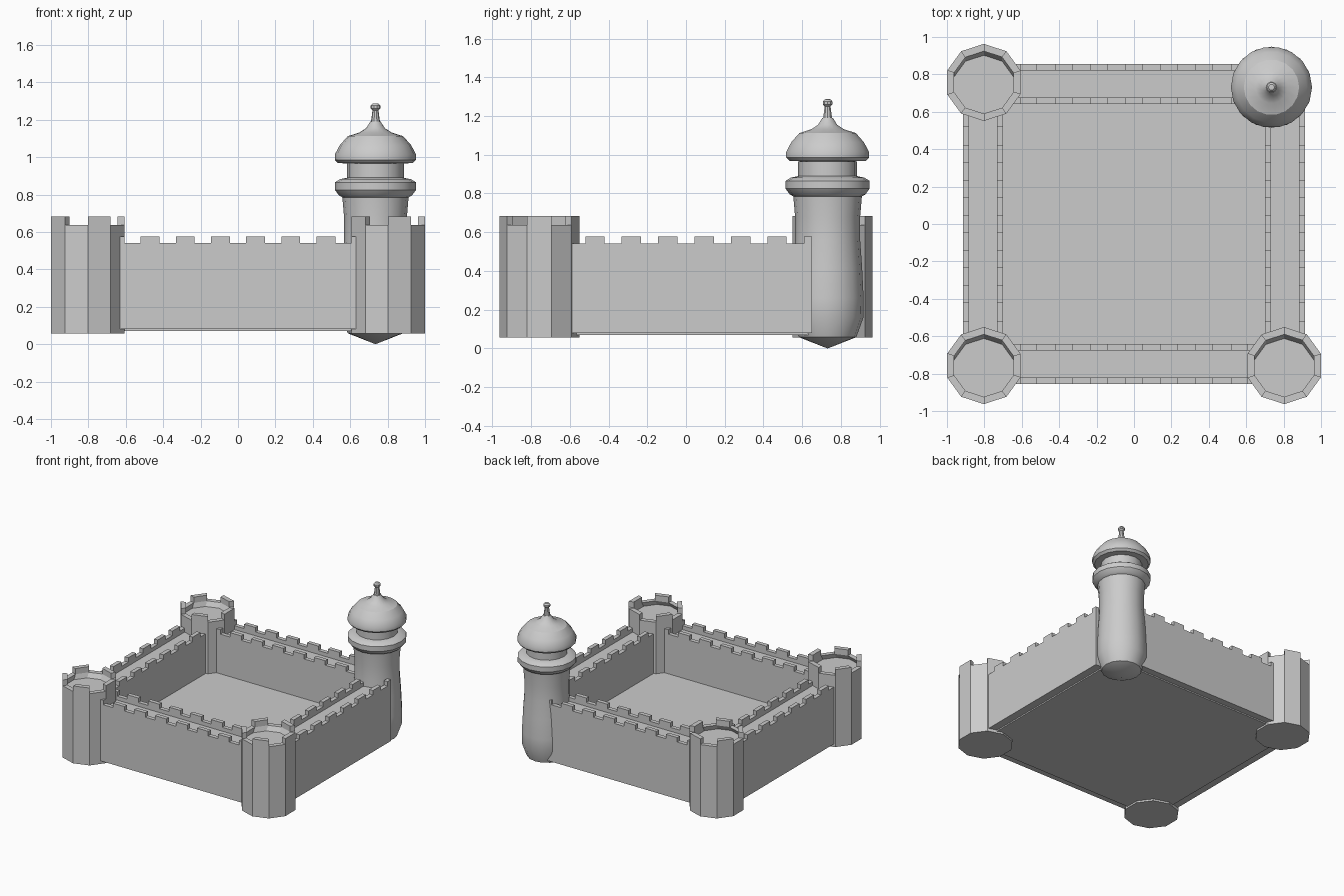
import bpy, bmesh
from math import sin, cos, pi, radians

if "Cube" in bpy.data.objects:
    bpy.data.objects.remove(bpy.data.objects["Cube"])


def finish(name, bm, smooth=False):
    bmesh.ops.remove_doubles(bm, verts=bm.verts, dist=1e-5)
    bmesh.ops.recalc_face_normals(bm, faces=bm.faces)
    mesh = bpy.data.meshes.new(name)
    bm.to_mesh(mesh)
    bm.free()
    ob = bpy.data.objects.new(name, mesh)
    bpy.context.collection.objects.link(ob)
    if smooth:
        bpy.ops.object.select_all(action='DESELECT')
        ob.select_set(True)
        bpy.context.view_layer.objects.active = ob
        bpy.ops.object.shade_smooth_by_angle(angle=radians(30))
    return ob


def prism(bm, outline, z0, z1):
    """Extrude an xy outline from z0 to z1."""
    lo = [bm.verts.new((x, y, z0)) for x, y in outline]
    hi = [bm.verts.new((x, y, z1)) for x, y in outline]
    bm.faces.new(lo[::-1])
    bm.faces.new(hi)
    n = len(outline)
    for i in range(n):
        j = (i + 1) % n
        bm.faces.new((lo[i], lo[j], hi[j], hi[i]))


def lathe(bm, profile, n, cx, cy, phase=0.0):
    """Spin (radius, z[, y shift]) points; both ends lie on the axis."""
    rings = []
    for r, z, *s in profile:
        oy = cy + (s[0] if s else 0)
        if r == 0:
            rings.append([bm.verts.new((cx, oy, z))] * n)
        else:
            rings.append([bm.verts.new((cx + r * cos(phase + 2 * pi * i / n),
                                        oy + r * sin(phase + 2 * pi * i / n), z))
                          for i in range(n)])
    for a, b in zip(rings, rings[1:]):
        for i in range(n):
            j = (i + 1) % n
            quad = list(dict.fromkeys((a[i], a[j], b[j], b[i])))
            bm.faces.new(quad)


# Ten-sided corner towers with a merlon on every second side
TX, TY, R, RI = 0.803, 0.757, 0.206, 0.167


def corner_tower(name, cx, cy):
    bm = bmesh.new()
    ph = radians(-90)
    lathe(bm, [(0, 0.056), (R, 0.056), (R, 0.637), (RI, 0.637),
               (RI, 0.60, -0.022), (0, 0.60, -0.022)], 10, cx, cy, ph)
    bmesh.ops.dissolve_limit(bm, angle_limit=0.01, verts=bm.verts, edges=bm.edges)
    bm2 = bmesh.new()
    for k in range(0, 10, 2):
        a, b = ph + k * pi / 5, ph + (k + 1) * pi / 5
        pts = [(cx + r * cos(t), cy + r * sin(t))
               for r, t in ((R, a), (R, b), (RI, b), (RI, a))]
        prism(bm2, pts, 0.637, 0.683)
    finish(name, bm)
    finish(name + "_merlons", bm2)


corner_tower("front_left_tower", -TX, -TY)
corner_tower("front_right_tower", TX, -TY)
corner_tower("back_left_tower", -TX, TY)


# Walls: body, two parapets and rows of merlons
def wall(name, along_x, side, inner, outer, half):
    bm = bmesh.new()

    def block(u0, u1, v0, v1, z0, z1):
        pts = [(u0, v0), (u1, v0), (u1, v1), (u0, v1)]
        prism(bm, [(u, side * v) if along_x else (side * v, u) for u, v in pts], z0, z1)

    block(-half, half, inner, outer, 0.08, 0.51)
    t, step = 0.033, 0.188
    for v0, v1 in ((inner, inner + t), (outer - t, outer)):
        block(-half, half, v0, v1, 0.51, 0.541)
        for i in range(-4, 4):
            c = (i + 0.5) * step
            u0, u1 = max(c - 0.05, -half), min(c + 0.05, half)
            if u1 - u0 > 0.01:
                block(u0, u1, v0, v1, 0.541, 0.577)
    finish(name, bm)


wall("front_wall", True, -1, 0.642, 0.855, 0.69)
wall("back_wall", True, 1, 0.642, 0.855, 0.69)
wall("left_wall", False, -1, 0.70, 0.915, 0.65)
wall("right_wall", False, 1, 0.70, 0.915, 0.65)

# Raised courtyard floor
bm = bmesh.new()
prism(bm, [(-0.85, -0.80), (0.85, -0.80), (0.85, 0.80), (-0.85, 0.80)], 0.07, 0.22)
finish("courtyard_floor", bm)

# Round domed tower at the back right
CX, CY = 0.735, 0.731
bm = bmesh.new()
lathe(bm, [(0, 0.0), (0.148, 0.058), (0.185, 0.16), (0.186, 0.26), (0.178, 0.42),
           (0.168, 0.56), (0.168, 0.68), (0.177, 0.785), (0.195, 0.795),
           (0.217, 0.825), (0.217, 0.865), (0.19, 0.882), (0.165, 0.887),
           (0.152, 0.89), (0.152, 0.965), (0, 0.965)], 16, CX, CY)
finish("round_tower", bm, True)

bm = bmesh.new()
lathe(bm, [(0, 0.962), (0.20, 0.968), (0.217, 0.985), (0.217, 1.015),
           (0.19, 1.065), (0.148, 1.112), (0.085, 1.132), (0.05, 1.155),
           (0.028, 1.19), (0, 1.195)], 18, CX, CY)
finish("dome", bm, True)

bm = bmesh.new()
lathe(bm, [(0, 1.18), (0.024, 1.19), (0.016, 1.25), (0.026, 1.26),
           (0.026, 1.275), (0.016, 1.286), (0, 1.288)], 10, CX, CY)
finish("finial", bm, True)
